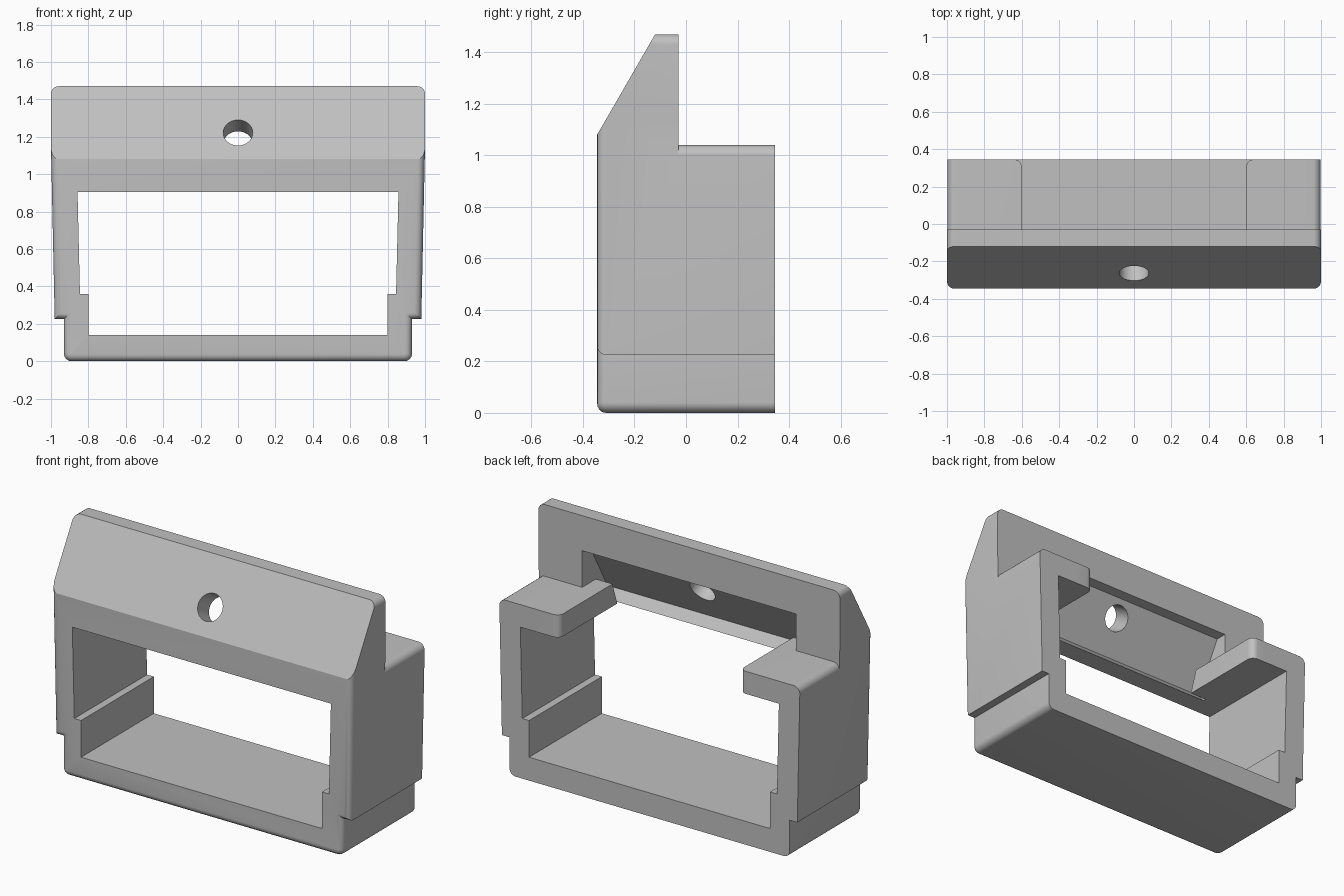
import bpy, bmesh, math
from mathutils import Vector

if "Cube" in bpy.data.objects:
    bpy.data.objects.remove(bpy.data.objects["Cube"], do_unlink=True)

grey = bpy.data.materials.new("plain grey")
grey.use_nodes = True
COLOUR = (0.53, 0.53, 0.53, 1)
grey.diffuse_color = COLOUR
grey.node_tree.nodes["Principled BSDF"].inputs["Base Color"].default_value = COLOUR


def outline(points, steps=6):
    """Round the corners given as (a, b, radius); leave (a, b) sharp."""
    result = []
    for i, p in enumerate(points):
        c = Vector(p[:2])
        if len(p) == 2:
            result.append(c)
            continue
        u = (Vector(points[i - 1][:2]) - c).normalized()
        v = (Vector(points[(i + 1) % len(points)][:2]) - c).normalized()
        half = u.angle(v) / 2
        centre = c + (u + v).normalized() * p[2] / math.sin(half)
        a = c + u * p[2] / math.tan(half) - centre
        b = c + v * p[2] / math.tan(half) - centre
        for k in range(steps + 1):
            t = k / steps
            result.append(centre + (a * (1 - t) + b * t).normalized() * p[2])
    return result


def mirrored(half):
    return half + [(-p[0], *p[1:]) for p in reversed(half)]


def prism(name, points, axis, lo, hi, front_bevel=0):
    """Extrude a 2D outline along an axis (0 = x, 1 = y, 2 = z)."""
    bm = bmesh.new()
    verts = []
    for p in outline(points):
        co = list(p)
        co.insert(axis, lo)
        verts.append(bm.verts.new(co))
    face = bm.faces.new(verts)
    rim = list(face.edges)
    grown = bmesh.ops.extrude_face_region(bm, geom=[face], use_keep_orig=True)
    for v in [g for g in grown["geom"] if isinstance(g, bmesh.types.BMVert)]:
        v.co[axis] = hi
    bmesh.ops.recalc_face_normals(bm, faces=bm.faces)
    if front_bevel:
        bmesh.ops.bevel(bm, geom=rim, offset=front_bevel, segments=5,
                        profile=0.5, affect="EDGES")
        bmesh.ops.recalc_face_normals(bm, faces=bm.faces)
    mesh = bpy.data.meshes.new(name)
    bm.to_mesh(mesh)
    bm.free()
    mesh.materials.append(grey)
    ob = bpy.data.objects.new(name, mesh)
    bpy.context.collection.objects.link(ob)
    return ob


def combine(target, tool, operation="DIFFERENCE"):
    tool.hide_render = True
    mod = target.modifiers.new(tool.name, "BOOLEAN")
    mod.operation, mod.solver, mod.object = operation, "EXACT", tool
    bpy.context.view_layer.objects.active = target
    bpy.ops.object.modifier_apply(modifier=mod.name)
    bpy.data.objects.remove(tool, do_unlink=True)


# Outer block with stepped, slightly flared sides
frame = prism("housing_frame", mirrored([
    (0.93, 0, 0.04), (0.93, 0.225), (0.98, 0.225), (1, 1.15), (1, 1.47, 0.04)]),
    1, -0.345, 0.345, front_bevel=0.036)

# Sloped upper front
combine(frame, prism("slope_cutter", [
    (-0.345, 1.08), (-0.12, 1.47), (-0.12, 1.7), (-0.6, 1.7), (-0.6, 1.08)],
    0, -1.3, 1.3))

# Lower rear section with rounded shoulders
combine(frame, prism("rear_cutter", mirrored([
    (1.2, 0.98), (0.997, 0.98), (0.997, 1.04, 0.04)])[:3] + [
    (-0.997, 1.04, 0.04), (-0.997, 0.98), (-1.2, 0.98), (-1.2, 1.7), (1.2, 1.7)],
    1, -0.03, 0.6))

# Main opening, with ledges low on each side
combine(frame, prism("opening_cutter", mirrored([
    (0.8, 0.14), (0.8, 0.36), (0.845, 0.36), (0.858, 0.905)]), 1, -0.7, 0.7))

# Pocket behind the slope, narrower between the two rear tabs
combine(frame, prism("pocket_cutter", [
    (0, 1.26), (-0.1, 1.26), (-0.27, 0.96), (-0.21, 0.89), (-0.16, 1.04), (0, 1.04)],
    0, -0.71, 0.71))
combine(frame, prism("pocket_middle_cutter", [
    (0, 1.2), (-0.13, 1.2), (-0.265, 0.96), (-0.21, 0.89), (0, 0.89)],
    0, -0.6, 0.6))

# Gap between the tabs with rounded rear corners
combine(frame, prism("gap_cutter", mirrored([
    (0.6, -0.1), (0.6, 0.345, 0.04), (0.75, 0.345), (0.75, 0.5)]), 2, 0.8, 1.15))

# Screw hole square to the slope
bpy.ops.mesh.primitive_cylinder_add(
    vertices=40, radius=0.079, depth=0.5, location=(0, -0.264, 1.222),
    rotation=(math.radians(60), 0, 0))
combine(frame, bpy.context.object)

bpy.ops.object.select_all(action="DESELECT")
frame.select_set(True)
bpy.context.view_layer.objects.active = frame
bpy.ops.object.shade_smooth_by_angle(angle=math.radians(28))
